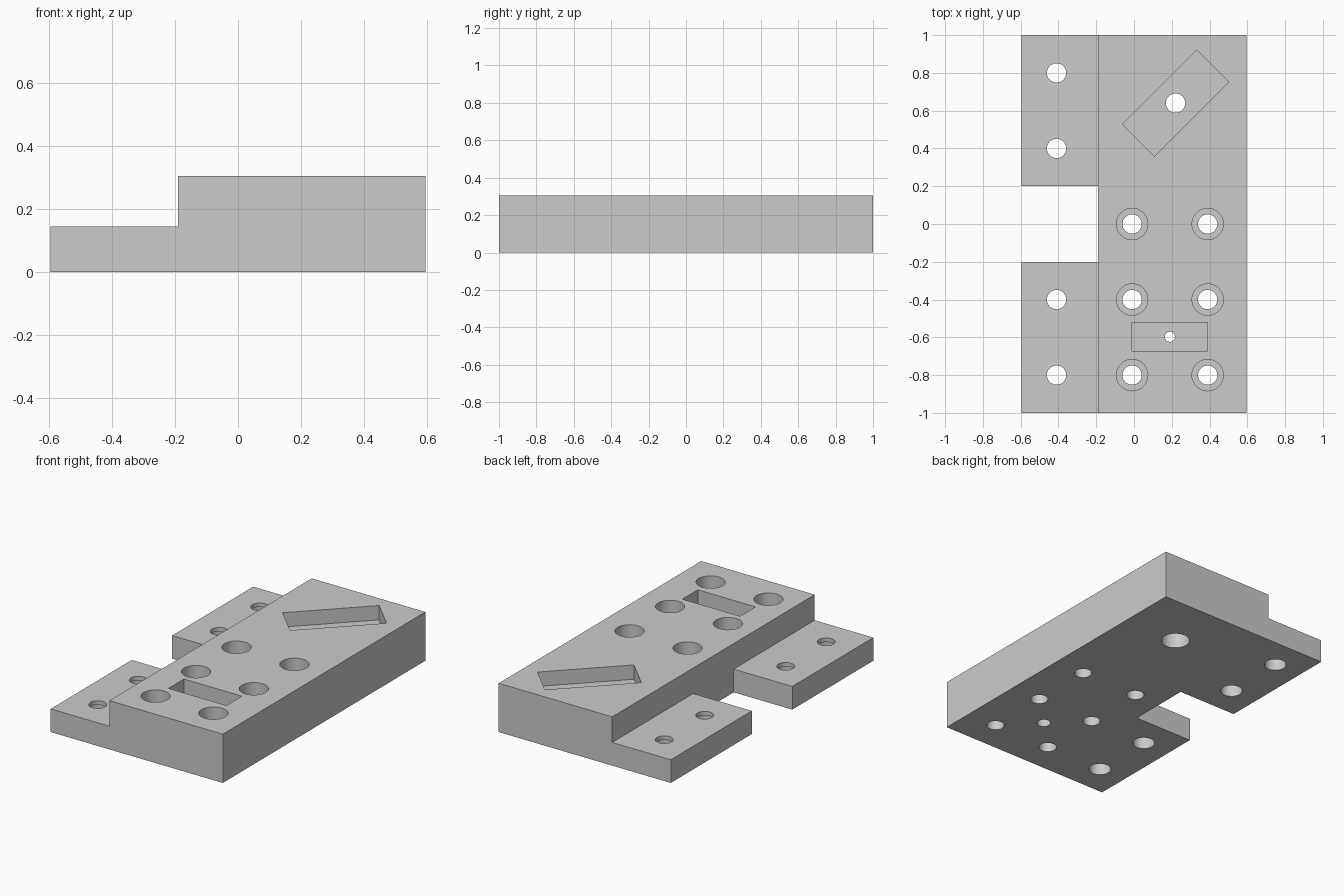
import bpy
import math

if "Cube" in bpy.data.objects:
    bpy.data.objects.remove(bpy.data.objects["Cube"], do_unlink=True)

LEFT, STEP, RIGHT = -0.595, -0.19, 0.595
TOP, LEDGE = 0.305, 0.145
HOLE = 0.051

grey = bpy.data.materials.new("plain grey")
grey.use_nodes = True
grey.diffuse_color = (0.6, 0.6, 0.6, 1)
grey.node_tree.nodes["Principled BSDF"].inputs["Base Color"].default_value = (0.6, 0.6, 0.6, 1)

# Stepped plate: an L profile extruded along y
profile = [(LEFT, 0), (RIGHT, 0), (RIGHT, TOP), (STEP, TOP), (STEP, LEDGE), (LEFT, LEDGE)]
n = len(profile)
verts = [(x, y, z) for y in (-1, 1) for x, z in profile]
faces = [list(range(n)), list(range(2 * n - 1, n - 1, -1))]
faces += [[i, i + n, (i + 1) % n + n, (i + 1) % n] for i in range(n)]
mesh = bpy.data.meshes.new("mounting_plate")
mesh.from_pydata(verts, [], faces)
plate = bpy.data.objects.new("mounting_plate", mesh)
bpy.context.collection.objects.link(plate)
mesh.materials.append(grey)


def cut(tool):
    """Subtract a tool from the plate, then discard the tool."""
    tool.hide_render = True
    tool.data.materials.append(grey)
    mod = plate.modifiers.new("cut", "BOOLEAN")
    mod.operation = "DIFFERENCE"
    mod.solver = "EXACT"
    mod.object = tool
    bpy.ops.object.select_all(action="DESELECT")
    bpy.context.view_layer.objects.active = plate
    plate.select_set(True)
    bpy.ops.object.modifier_apply(modifier=mod.name)
    bpy.data.objects.remove(tool, do_unlink=True)


def bore(x, y, radius, low, high):
    bpy.ops.mesh.primitive_cylinder_add(vertices=48, radius=radius, depth=high - low,
                                        location=(x, y, (low + high) / 2))
    cut(bpy.context.object)


def pocket(x, y, length, width, low, high, turn=0):
    bpy.ops.mesh.primitive_cube_add(size=1, location=(x, y, (low + high) / 2),
                                    rotation=(0, 0, math.radians(turn)))
    tool = bpy.context.object
    tool.scale = (length, width, high - low)
    cut(tool)


# Notch in the thin ledge
pocket(STEP - 0.5, 0, 1, 0.4, -0.1, 0.5)

# Slanted pocket and crosswise slot in the thick part
pocket(0.22, 0.64, 0.555, 0.24, TOP - 0.09, 0.5, 45)
pocket(0.19, -0.597, 0.4, 0.153, TOP - 0.1, 0.5)

# Pocket holes, widened from below
bore(0.22, 0.64, HOLE, -0.1, 0.5)
bore(0.22, 0.64, 0.083, -0.1, 0.16)
bore(0.19, -0.597, 0.027, -0.1, 0.5)
bore(0.19, -0.597, 0.04, -0.1, 0.1)

# Ledge holes, widened from below
for y in (-0.8, -0.4, 0.4, 0.8):
    bore(-0.41, y, HOLE, -0.1, 0.5)
    bore(-0.41, y, 0.064, -0.1, 0.12)

# Bolt holes, counterbored from above
for x in (-0.01, 0.39):
    for y in (-0.8, -0.4, 0):
        bore(x, y, HOLE, -0.1, 0.5)
        bore(x, y, 0.083, 0.145, 0.5)

bpy.context.view_layer.objects.active = plate
plate.select_set(True)
bpy.ops.object.shade_smooth_by_angle(angle=math.radians(30))
